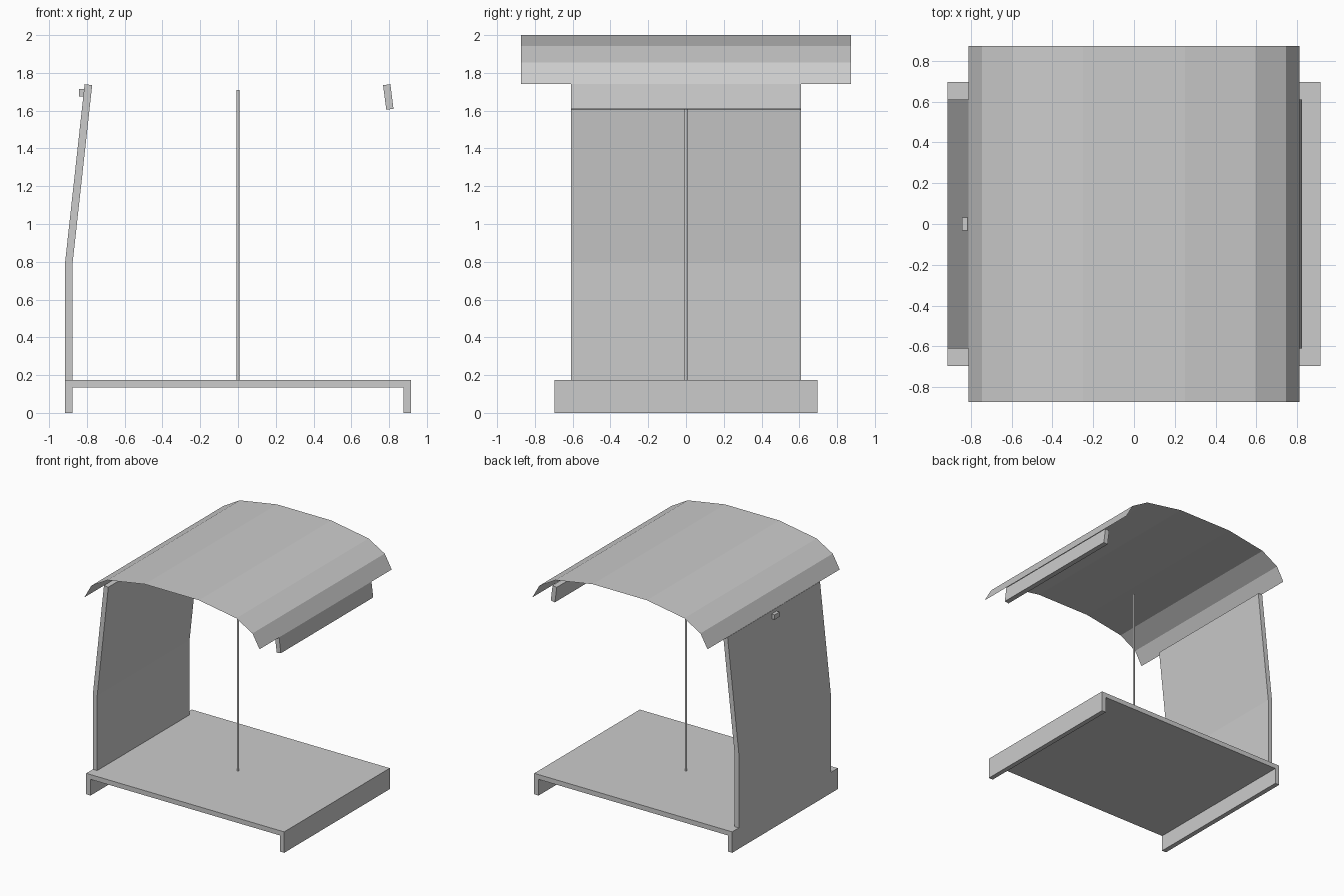
import bpy
import bmesh

if "Cube" in bpy.data.objects:
    bpy.data.objects.remove(bpy.data.objects["Cube"])

grey = bpy.data.materials.new("plain grey")
grey.diffuse_color = (0.6, 0.6, 0.6, 1)
grey.use_nodes = True
grey.node_tree.nodes["Principled BSDF"].inputs["Base Color"].default_value = grey.diffuse_color


def extrude_y(name, profile, half_y, closed=True, y_mid=0.0):
    """Extrude an (x, z) profile along y, as a capped solid or an open sheet."""
    bm = bmesh.new()
    front = [bm.verts.new((x, y_mid - half_y, z)) for x, z in profile]
    back = [bm.verts.new((x, y_mid + half_y, z)) for x, z in profile]
    n = len(profile)
    for i in range(n if closed else n - 1):
        j = (i + 1) % n
        bm.faces.new((front[i], front[j], back[j], back[i]))
    if closed:
        bm.faces.new(front)
        bm.faces.new(back)
    bmesh.ops.recalc_face_normals(bm, faces=bm.faces)
    if not closed and sum(f.normal.z for f in bm.faces) < 0:
        bmesh.ops.reverse_faces(bm, faces=bm.faces)
    mesh = bpy.data.meshes.new(name)
    bm.to_mesh(mesh)
    bm.free()
    mesh.materials.append(grey)
    obj = bpy.data.objects.new(name, mesh)
    bpy.context.collection.objects.link(obj)
    return obj


# Floor with a skirt down each long side
extrude_y("floor", [(-0.915, 0), (-0.875, 0), (-0.875, 0.135), (0.875, 0.135),
                    (0.875, 0), (0.915, 0), (0.915, 0.175), (-0.915, 0.175)], 0.697)

# Side wall, upright and then leaning inwards
extrude_y("side_wall", [(-0.915, 0.175), (-0.875, 0.175), (-0.875, 0.80),
                        (-0.772, 1.735), (-0.812, 1.74), (-0.915, 0.80)], 0.61)

# Small block high on the outside of the wall
extrude_y("wall_block", [(-0.842, 1.675), (-0.818, 1.675),
                         (-0.813, 1.715), (-0.842, 1.715)], 0.032)

# Slanted beam above the open side
extrude_y("open_side_beam", [(0.785, 1.605), (0.823, 1.61),
                             (0.807, 1.74), (0.768, 1.735)], 0.61)

# Thin faceted roof sheet, symmetrical about the middle
half = [(0.25, 2.0), (0.595, 1.942), (0.745, 1.855), (0.81, 1.74)]
roof = [(-x, z) for x, z in reversed(half)] + half
extrude_y("roof", roof, 0.873, closed=False)

# Central pole
bpy.ops.mesh.primitive_cylinder_add(vertices=12, radius=0.008, depth=1.535,
                                    location=(0, 0, 0.9425))
pole = bpy.context.object
pole.name = "pole"
pole.data.materials.append(grey)
bpy.ops.object.shade_smooth_by_angle()
